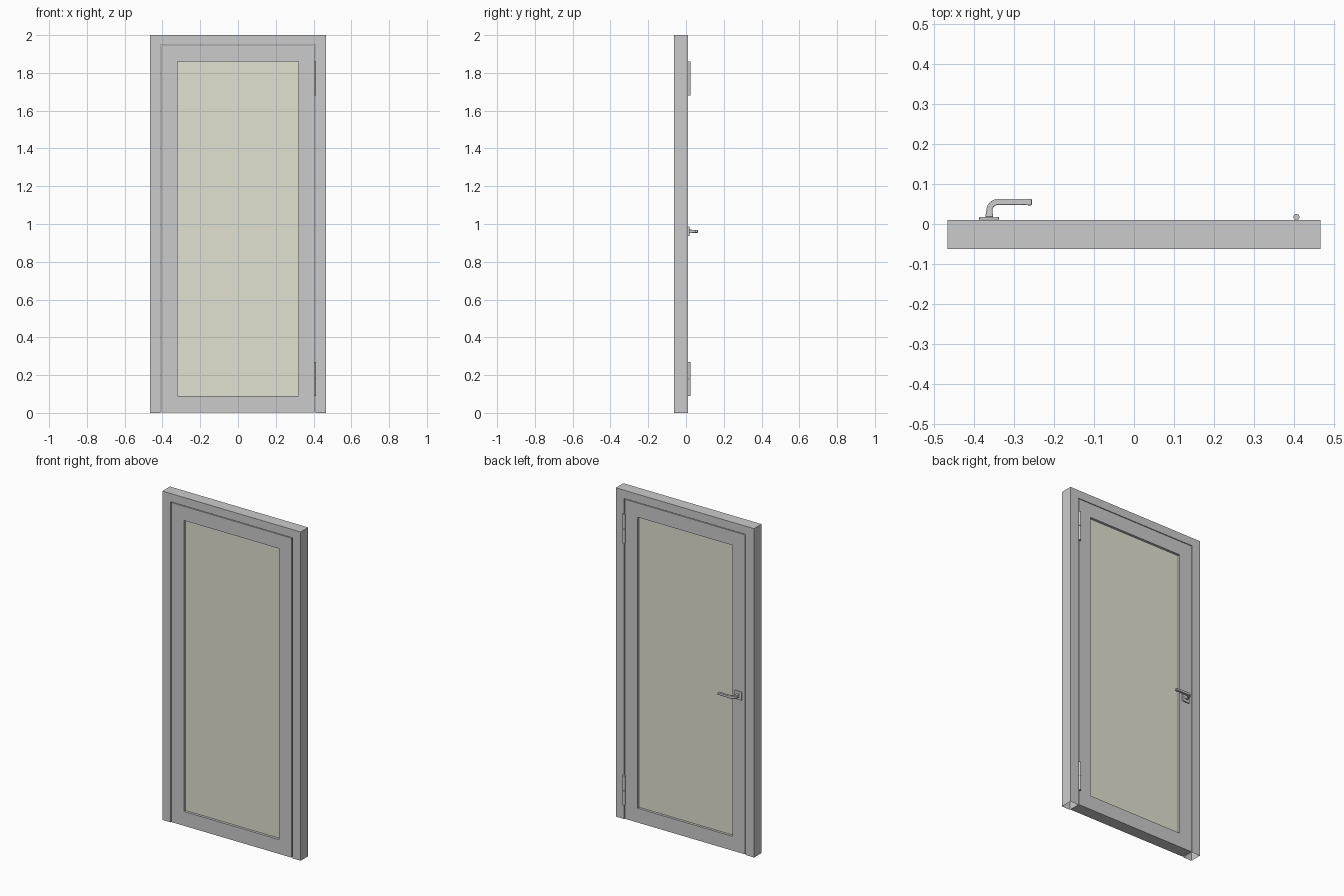
import bpy, bmesh, math
from mathutils import Vector

if "Cube" in bpy.data.objects:
    bpy.data.objects.remove(bpy.data.objects["Cube"])

Y0, Y1 = -0.0625, 0.01      # front and back faces of the door


def finish(name, bm, mat=None, bevel=0, segments=2, smooth=False):
    bmesh.ops.recalc_face_normals(bm, faces=bm.faces)
    me = bpy.data.meshes.new(name)
    bm.to_mesh(me)
    bm.free()
    ob = bpy.data.objects.new(name, me)
    bpy.context.collection.objects.link(ob)
    if mat:
        me.materials.append(mat)
    if bevel:
        m = ob.modifiers.new("bevel", 'BEVEL')
        m.width, m.segments, m.limit_method = bevel, segments, 'ANGLE'
    if smooth:
        bpy.ops.object.select_all(action='DESELECT')
        ob.select_set(True)
        bpy.context.view_layer.objects.active = ob
        bpy.ops.object.shade_smooth_by_angle(angle=math.radians(35))
    return ob


def box(name, x0, x1, y0, y1, z0, z1, **kw):
    bm = bmesh.new()
    bmesh.ops.create_cube(bm, size=1)
    for v in bm.verts:
        v.co = ((x0 + x1) / 2 + v.co.x * (x1 - x0),
                (y0 + y1) / 2 + v.co.y * (y1 - y0),
                (z0 + z1) / 2 + v.co.z * (z1 - z0))
    return finish(name, bm, **kw)


def cylinder(name, x, y, z0, z1, r):
    bm = bmesh.new()
    bmesh.ops.create_cone(bm, cap_ends=True, segments=24, radius1=r, radius2=r, depth=z1 - z0)
    bmesh.ops.translate(bm, verts=bm.verts, vec=(x, y, (z0 + z1) / 2))
    return finish(name, bm, smooth=True)


def extrude_y(bm, face):
    geo = bmesh.ops.extrude_face_region(bm, geom=face)["geom"]
    verts = [g for g in geo if isinstance(g, bmesh.types.BMVert)]
    bmesh.ops.translate(bm, verts=verts, vec=(0, Y1 - Y0, 0))


# Outer frame: two jambs and a head, hollow at the feet
bm = bmesh.new()
W, J, H = 0.465, 0.409, 1.95
profile = [(-W, 0), (-W, 2), (W, 2), (W, 0), (J, 0), (J, H), (-J, H), (-J, 0)]
extrude_y(bm, [bm.faces.new([bm.verts.new((x, Y0, z)) for x, z in profile])])
bmesh.ops.recalc_face_normals(bm, faces=bm.faces)
feet = [f for f in bm.faces if all(abs(v.co.z) < 1e-5 for v in f.verts)]
bmesh.ops.delete(bm, geom=feet, context='FACES_ONLY')
finish("door_frame", bm)


# Door leaf: rectangular ring around the pane
def rect(bm, x, z0, z1):
    return [bm.verts.new((px, Y0, pz)) for px, pz in ((-x, z0), (x, z0), (x, z1), (-x, z1))]


bm = bmesh.new()
outer, inner = rect(bm, 0.404, 0.003, 1.946), rect(bm, 0.32, 0.09, 1.86)
ring = [bm.faces.new((outer[i], outer[(i + 1) % 4], inner[(i + 1) % 4], inner[i])) for i in range(4)]
extrude_y(bm, ring)
finish("door_leaf", bm)

# Glass pane, set back from both faces
glass = bpy.data.materials.new("glass")
glass.diffuse_color = (0.75, 0.75, 0.64, 1)
glass.use_nodes = True
glass.node_tree.nodes["Principled BSDF"].inputs["Base Color"].default_value = glass.diffuse_color
box("glass_pane", -0.32, 0.32, -0.047, -0.005, 0.09, 1.86, mat=glass)

# Hinges: two knuckles on a pin
for label, z in (("lower", 0.09), ("upper", 1.68)):
    cylinder(label + "_hinge_bottom_knuckle", 0.405, 0.0175, z, z + 0.089, 0.0075)
    cylinder(label + "_hinge_top_knuckle", 0.405, 0.0175, z + 0.091, z + 0.18, 0.0075)
    cylinder(label + "_hinge_pin", 0.405, 0.0175, z + 0.08, z + 0.1, 0.005)

# Handle plate
HZ = 0.961
box("handle_plate", -0.386, -0.337, Y1, 0.018, HZ - 0.025, HZ + 0.025, bevel=0.0015)

# Handle lever: a rectangular section swept from the plate round into the grip
stations = [(-0.361, 0.017, 90, 0.020, 0.020), (-0.361, 0.026, 90, 0.017, 0.018)]
for i in range(7):
    a = math.radians(15 * i)
    stations.append((-0.361 + 0.022 * (1 - math.cos(a)), 0.033 + 0.022 * math.sin(a),
                     90 - 15 * i, 0.015, 0.017))
stations += [(-0.30, 0.055, 0, 0.0145, 0.014), (-0.255, 0.0545, 0, 0.016, 0.014)]
bm = bmesh.new()
rings = []
for x, y, ang, w, h in stations:
    a = math.radians(ang)
    side = Vector((-math.sin(a), math.cos(a), 0)) * w / 2
    up = Vector((0, 0, h / 2))
    c = Vector((x, y, HZ))
    rings.append([bm.verts.new(c + side * s + up * t) for s, t in ((1, 1), (1, -1), (-1, -1), (-1, 1))])
for a, b in zip(rings, rings[1:]):
    for i in range(4):
        bm.faces.new((a[i], a[(i + 1) % 4], b[(i + 1) % 4], b[i]))
bm.faces.new(rings[0])
bm.faces.new(rings[-1])
finish("handle_lever", bm, bevel=0.002, smooth=True)
